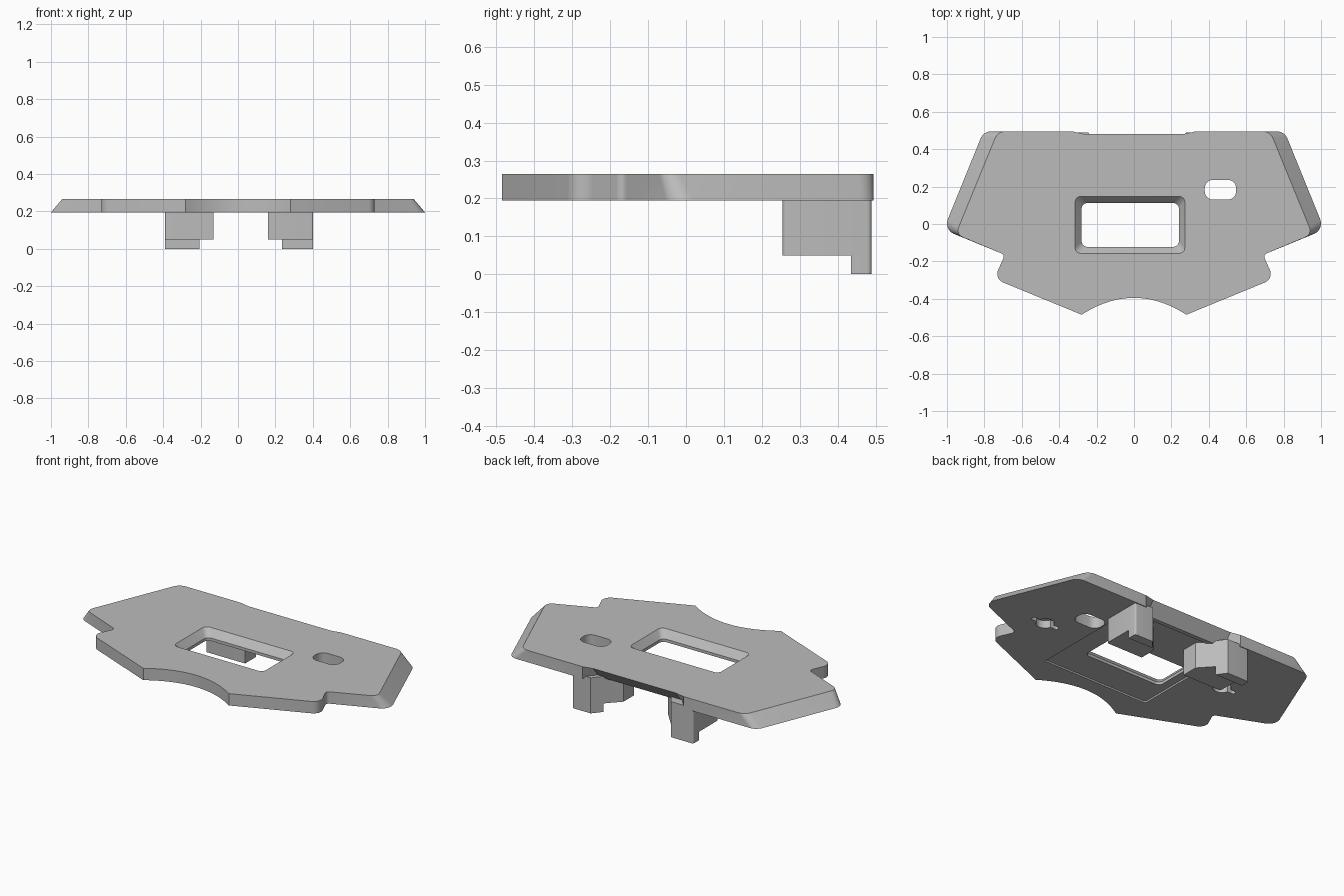
import bpy, bmesh, math
from mathutils import Vector

cube = bpy.data.objects.get("Cube")
if cube:
    bpy.data.objects.remove(cube, do_unlink=True)

grey = bpy.data.materials.new("plain_grey")
grey.use_nodes = True
colour = (0.5, 0.5, 0.5, 1)
grey.diffuse_color = colour
grey.node_tree.nodes["Principled BSDF"].inputs["Base Color"].default_value = colour

Z_BOTTOM, Z_TOP = 0.195, 0.265


def fillet(points, steps=6):
    """Round each (x, y, radius) corner of a closed outline."""
    ring = []
    for i, (x, y, r) in enumerate(points):
        p = Vector((x, y))
        if r == 0:
            ring.append(p)
            continue
        a = (Vector(points[i - 1][:2]) - p).normalized()
        b = (Vector(points[(i + 1) % len(points)][:2]) - p).normalized()
        half = a.angle(b) / 2
        centre = p + (a + b).normalized() * r / math.sin(half)
        start = p + a * r / math.tan(half) - centre
        end = p + b * r / math.tan(half) - centre
        sweep = math.atan2(start.cross(end), start.dot(end))
        for k in range(steps + 1):
            t = sweep * k / steps
            c, s = math.cos(t), math.sin(t)
            ring.append(centre + Vector((start.x * c - start.y * s,
                                         start.x * s + start.y * c)))
    return ring


def loft(name, layers):
    """Join equal-length rings, given as (ring, z), into a closed solid."""
    bm = bmesh.new()
    rows = [[bm.verts.new((p.x, p.y, z)) for p in ring] for ring, z in layers]
    n = len(rows[0])
    for low, high in zip(rows, rows[1:]):
        for i in range(n):
            j = (i + 1) % n
            bm.faces.new((low[i], low[j], high[j], high[i]))
    bm.faces.new(rows[0][::-1])
    bm.faces.new(rows[-1])
    bmesh.ops.recalc_face_normals(bm, faces=bm.faces)
    mesh = bpy.data.meshes.new(name)
    bm.to_mesh(mesh)
    bm.free()
    mesh.materials.append(grey)
    obj = bpy.data.objects.new(name, mesh)
    bpy.context.collection.objects.link(obj)
    return obj


def box_ring(x0, x1, y0, y1, r):
    return fillet([(x0, y0, r), (x1, y0, r), (x1, y1, r), (x0, y1, r)])


def cut(target, cutter):
    mod = target.modifiers.new(cutter.name, 'BOOLEAN')
    mod.operation = 'DIFFERENCE'
    mod.solver = 'EXACT'
    mod.object = cutter
    bpy.context.view_layer.objects.active = target
    bpy.ops.object.modifier_apply(modifier=mod.name)
    bpy.data.objects.remove(cutter, do_unlink=True)


def plate_ring(tip, back, notch_y):
    """Symmetric plate outline with a concave front edge."""
    half = [(0.28, -0.485, 0), (0.748, -0.293, 0.05), (0.69, -0.165, 0.02),
            tip, back, (0.33, 0.495, 0), (0.27, notch_y, 0)]
    mirrored = [(-x, y, r) for x, y, r in reversed(half)]
    arc = []
    for k in range(1, 24):
        u = k / 12 - 1
        arc.append((0.28 * u, -0.395 - 0.09 * u * u, 0))
    return fillet(half + mirrored + arc)


# Plate with sloping side edges and an undercut back edge
plate = loft("plate", [
    (plate_ring((1.018, -0.03, 0.06), (0.805, 0.495, 0.06), 0.425), Z_BOTTOM),
    (plate_ring((0.953, -0.055, 0.04), (0.728, 0.495, 0.06), 0.482), Z_TOP)])

# Shallow recess under the plate
cut(plate, loft("recess_cutter", [(box_ring(-0.33, 0.37, -0.3, 0.4, 0.01), z)
                                  for z in (0.1, Z_BOTTOM + 0.01)]))

# Window with a sloping rim
inner = box_ring(-0.28, 0.24, -0.122, 0.112, 0.03)
outer = box_ring(-0.315, 0.272, -0.157, 0.147, 0.03)
cut(plate, loft("window_cutter", [(inner, 0.1), (inner, 0.222),
                                  (outer, Z_TOP), (outer, 0.3)]))

# Small rounded slot
cut(plate, loft("slot_cutter", [(box_ring(0.378, 0.546, 0.13, 0.236, 0.045), z)
                                for z in (0.1, 0.3)]))

# Blind keyholes in the underside
for x, y in ((0.63, 0.01), (-0.54, 0.09)):
    hole = box_ring(x - 0.05, x + 0.05, y - 0.05, y + 0.05, 0.0499)
    ears = box_ring(x - 0.09, x + 0.09, y - 0.013, y + 0.013, 0.01)
    for ring in (hole, ears):
        cut(plate, loft("keyhole_cutter", [(ring, 0.1), (ring, 0.24)]))


def leg(name, side, outer_x, inner_x, hook_x, back_x):
    """Tapered block, with a hook hanging from its back end."""
    body = [(outer_x, 0.49, 0.012), (outer_x, 0.255, 0.01), (inner_x, 0.255, 0),
            (inner_x, 0.355, 0), (hook_x, 0.435, 0), (back_x, 0.49, 0)]
    hook = [(outer_x, 0.49, 0.012), (outer_x, 0.435, 0),
            (hook_x, 0.435, 0), (back_x, 0.49, 0)]
    parts = []
    for part, pts, low, high in (("body", body, 0.05, 0.21),
                                 ("hook", hook, 0.0, 0.052)):
        ring = fillet([(side * x, y, r) for x, y, r in pts])
        parts.append(loft(name + "_" + part, [(ring, low), (ring, high)]))
    return parts


# Two legs near the back edge
objects = [plate]
objects += leg("left_leg", 1, 0.402, 0.16, 0.235, 0.28)
objects += leg("right_leg", -1, 0.39, 0.132, 0.205, 0.245)

bpy.ops.object.select_all(action='DESELECT')
for obj in objects:
    obj.select_set(True)
bpy.context.view_layer.objects.active = plate
bpy.ops.object.shade_smooth_by_angle(angle=math.radians(25))
